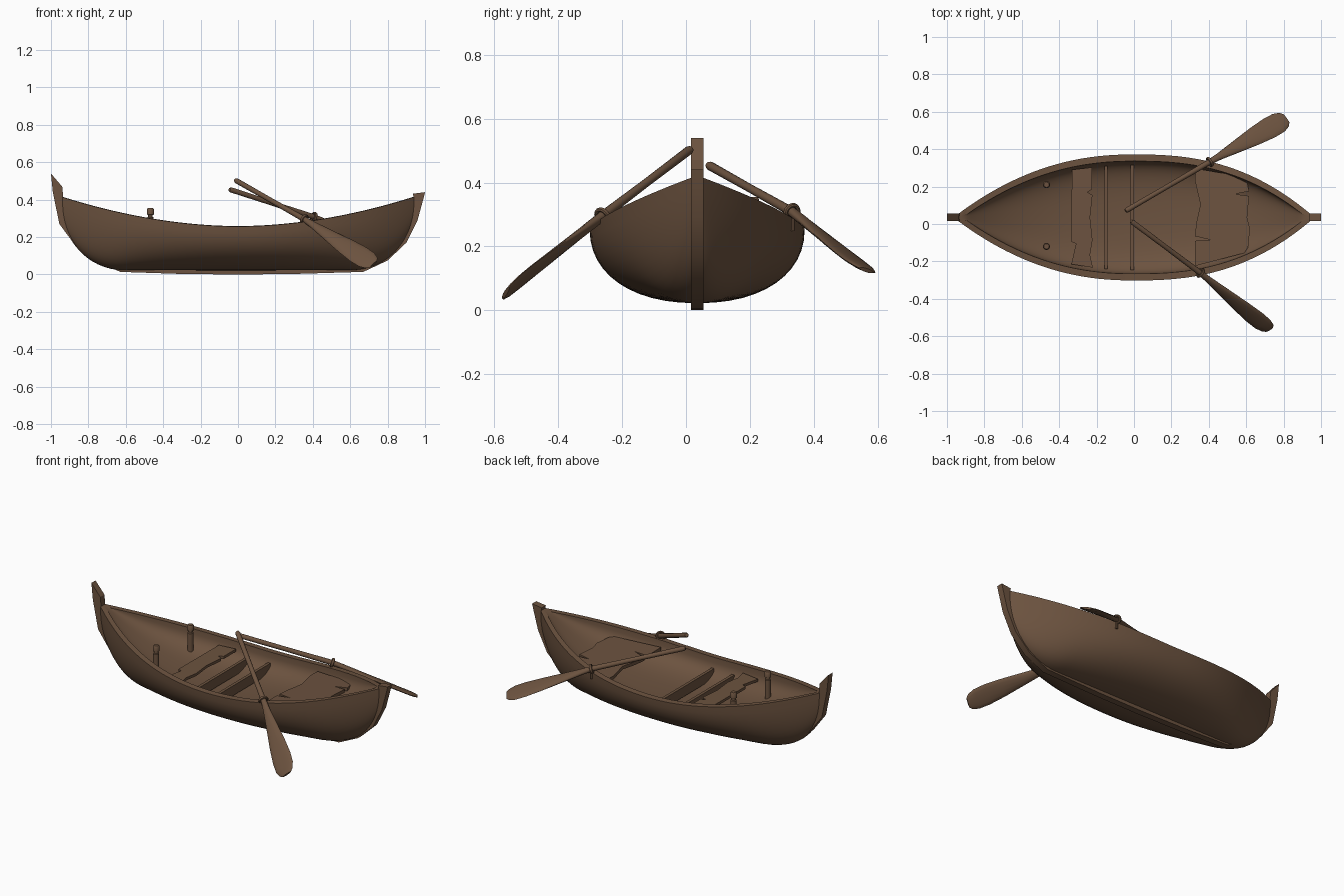
import bpy, bmesh, math
from mathutils import Vector

if "Cube" in bpy.data.objects:
    bpy.data.objects.remove(bpy.data.objects["Cube"])

CY = 0.035  # centreline of the boat

wood = bpy.data.materials.new("brown_wood")
wood.diffuse_color = (0.150, 0.086, 0.050, 1)
wood.use_nodes = True
wood.node_tree.nodes["Principled BSDF"].inputs["Base Color"].default_value = wood.diffuse_color


def finish(name, bm, angle=35):
    bmesh.ops.remove_doubles(bm, verts=bm.verts, dist=0.0003)
    bmesh.ops.recalc_face_normals(bm, faces=bm.faces)
    me = bpy.data.meshes.new(name)
    bm.to_mesh(me)
    bm.free()
    me.materials.append(wood)
    me.shade_smooth()
    me.set_sharp_from_angle(angle=math.radians(angle))
    ob = bpy.data.objects.new(name, me)
    bpy.context.collection.objects.link(ob)
    return ob


def loft(name, rings, angle=35, cap=True):
    """Skin a list of closed rings."""
    bm = bmesh.new()
    rows = [[bm.verts.new(p) for p in ring] for ring in rings]
    n = len(rows[0])
    for a, b in zip(rows, rows[1:]):
        for i in range(n):
            j = (i + 1) % n
            bm.faces.new((a[i], a[j], b[j], b[i]))
    if cap:
        bm.faces.new(rows[0])
        bm.faces.new(rows[-1])
    return finish(name, bm, angle)


# Hull lines: half width, rim height and bottom height along the length
L = 0.965


def half_width(x):
    return 0.337 * max(0, 1 - (abs(x) / L) ** (2.5 if x > 0 else 2.2))


def rim(x):
    return 0.257 + 0.165 * (abs(x) / L) ** 1.9


def bottom(x):
    t = min(1, max(0, (abs(x) - 0.6) / (L - 0.6)))
    return 0.022 + (rim(x) - 0.022) * (1 - (1 - t * t) ** 0.55)


def section(x):
    w, r, b = half_width(x), rim(x), bottom(x)
    wi = max(w - 0.036, 0.3 * w)
    depth = min(0.13 * max(0, 1 - (abs(x) / 0.9) ** 4), 0.75 * (r - b))
    pts = []
    n = 24
    for i in range(n + 1):  # outer skin
        a = math.pi * i / n
        c, s = math.cos(a), math.sin(a)
        y = math.copysign(abs(c) ** 0.9, c) * w
        pts.append((x, CY + y, r - (r - b) * max(0, s) ** 0.9))
    for i in range(n + 1):  # bowl-shaped inside
        a = math.pi * (1 - i / n)
        c, s = math.cos(a), math.sin(a)
        y = math.copysign(abs(c) ** 0.72, c) * wi
        pts.append((x, CY + y, r + 0.002 - depth * max(0, s) ** 0.68))
    return pts


N = 64
loft("hull", [section(-L * math.cos(math.pi * i / N)) for i in range(N + 1)], 40, False)

# Keel with the two stem posts: outer x, z and inner x, z
keel = [(-1.0, .54, -.94, .47), (-.99, .44, -.935, .42), (-.955, .27, -.92, .29),
        (-.87, .155, -.84, .19), (-.75, .07, -.73, .10), (-.63, .014, -.62, .045),
        (-.3, .003, -.3, .04), (0, 0, 0, .04), (.3, .003, .3, .04),
        (.67, .014, .65, .045), (.80, .075, .77, .10), (.90, .17, .87, .20),
        (.96, .29, .92, .31), (.99, .40, .94, .405), (1.0, .44, .935, .432)]
loft("keel_and_stems", [[(a, CY - .02, b), (a, CY + .02, b), (c, CY + .02, d), (c, CY - .02, d)]
                        for a, b, c, d in keel], 25)


def plank(name, outline, z, slope=0.0, thick=0.016):
    """Flat board cut to an outline given in x and offset from the centreline."""
    bm = bmesh.new()
    face = bm.faces.new([bm.verts.new((x, CY + y, z + slope * x)) for x, y in outline])
    ext = bmesh.ops.extrude_face_region(bm, geom=[face])
    for v in ext["geom"]:
        if isinstance(v, bmesh.types.BMVert):
            v.co.z -= thick
    return finish(name, bm, 20)


# Worn seats with broken edges
plank("rear_seat", [(-.335, -.25), (-.31, -.14), (-.335, -.13), (-.332, .255), (-.225, .268),
                    (-.225, .15), (-.25, .135), (-.222, .12), (-.235, 0), (-.222, -.12),
                    (-.235, -.2), (-.22, -.268)], .235)
plank("front_seat", [(.325, -.26), (.325, -.125), (.41, -.12), (.325, -.10), (.335, -.02),
                     (.355, .07), (.325, .2), (.33, .262), (.60, .215), (.615, .14),
                     (.54, .125), (.615, .115), (.605, 0), (.62, -.06), (.61, -.16), (.59, -.19)],
      .222, .08, .02)

# Frames standing up from the curved floor
for name, x, half in (("rear_rib", -.15, .275), ("middle_rib", -.01, .28)):
    plank(name, [(x - .009, -half), (x + .009, -half), (x + .009, half), (x - .009, half)],
          .203, 0, .06)


def ring(centre, u, v, ru, rv, n=14):
    return [centre + u * (ru * math.cos(2 * math.pi * i / n)) + v * (rv * math.sin(2 * math.pi * i / n))
            for i in range(n)]


X, Y, Z = Vector((1, 0, 0)), Vector((0, 1, 0)), Vector((0, 0, 1))

# Mooring posts with a grooved neck
for side, y in (("left", .21), ("right", -.12)):
    prof = [(.15, .017), (.305, .017), (.308, .012), (.318, .012), (.321, .019), (.348, .019), (.355, .014)]
    loft(side + "_post", [ring(Vector((-.468, y, z)), X, Y, r, r) for z, r in prof])

# Oars: handle, pivot at the rim, blade tip, and blade width direction
oars = {"right": ((-.015, .015, .505), (.355, -.262, .295), (.725, -.565, .055), (.73, .33, .57)),
        "left": ((-.045, .07, .455), (.405, .332, .308), (.815, .565, .125), (.56, -.78, .27))}
# position from handle (0) over pivot (1) to tip (2), half width, half thickness
blade = [(0, .010, .010), (.02, .014, .014), (.5, .013, .013), (1.0, .015, .015), (1.12, .02, .015),
         (1.35, .036, .013), (1.6, .053, .011), (1.78, .061, .009), (1.9, .059, .009),
         (1.97, .046, .008), (2.0, .028, .006)]
for side, (h, p, t, wdir) in oars.items():
    h, p, t, wdir = map(Vector, (h, p, t, wdir))
    rings = []
    for s, w, k in blade:
        centre = h.lerp(p, s) if s <= 1 else p.lerp(t, s - 1)
        d = (t - h).normalized()
        u = (wdir - d * wdir.dot(d)).normalized()
        rings.append(ring(centre, u, d.cross(u), w, k))
    loft(side + "_oar", rings, 50)

    # Ring-shaped oarlock around the shaft with a pin into the rim
    d = (t - h).normalized()
    u = d.cross(Z).normalized()
    v = u.cross(d)
    loops = []
    for i in range(19):
        a = 2 * math.pi * i / 18
        out = u * math.cos(a) + v * math.sin(a)
        loops.append(ring(p + out * .022, out, d, .007, .008, 8))
    loft(side + "_oarlock", loops, 40, False)
    loft(side + "_oarlock_pin", [ring(Vector((p.x, p.y, z)), X, Y, .008, .008, 8)
                                 for z in (p.z - .06, p.z - .02)])
